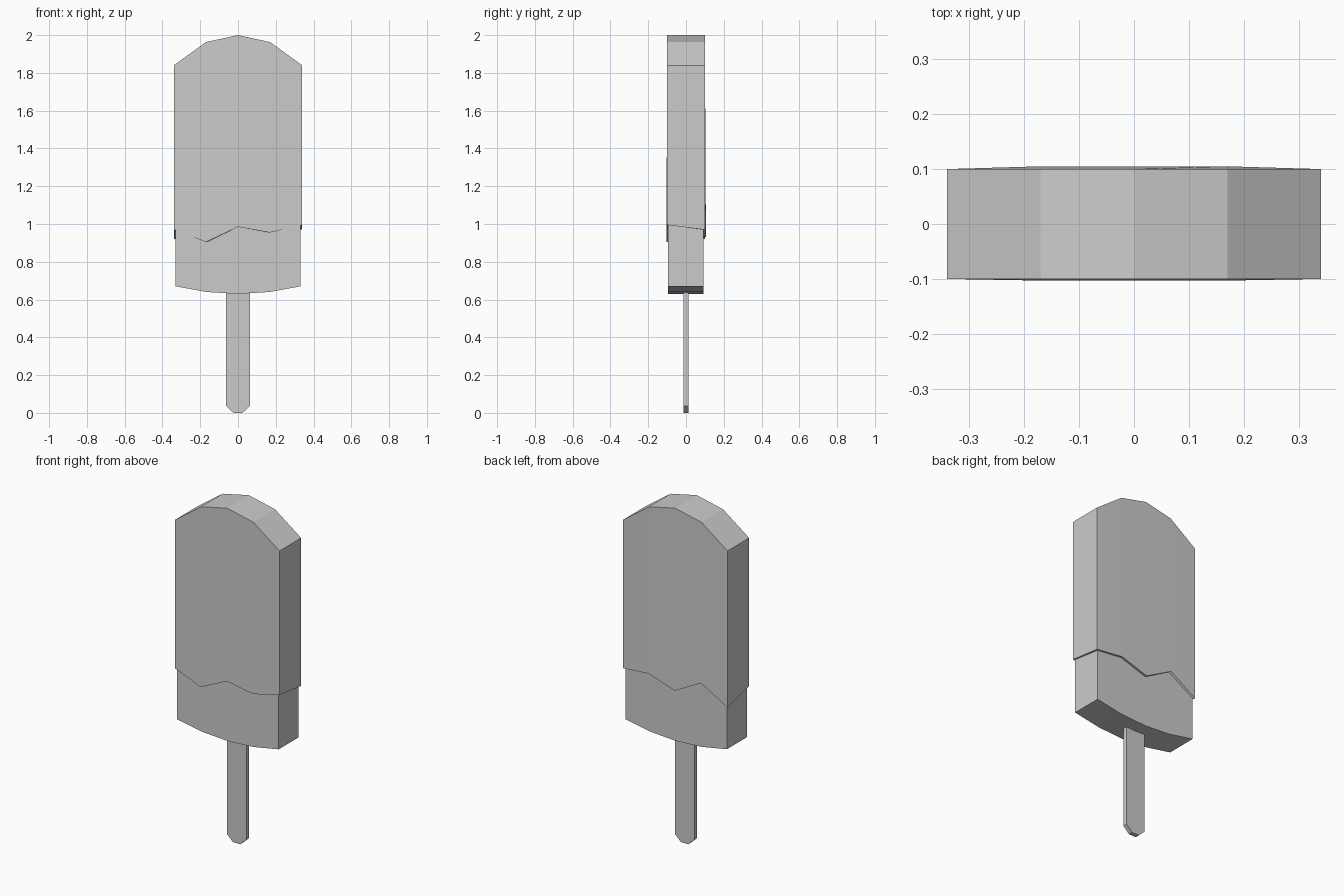
import bpy

if "Cube" in bpy.data.objects:
    bpy.data.objects.remove(bpy.data.objects["Cube"])

XS = [-1, -0.5, 0, 0.5, 1]


def ring(half_w, y_front, y_back, z_front, z_back):
    """Ten-point loop: front edge left to right, then back edge right to left."""
    front = [(half_w * x, y, z) for x, y, z in zip(XS, y_front, z_front)]
    back = [(half_w * x, y, z) for x, y, z in zip(XS, y_back, z_back)]
    return front + back[::-1]


def loft(name, rings, cap_bottom=False, cap_top=False):
    """Skin a stack of equal loops, optionally capping with front-to-back strips."""
    n = len(rings[0])
    verts = [p for r in rings for p in r]
    faces = []
    for k in range(len(rings) - 1):
        a, b = k * n, (k + 1) * n
        for i in range(n):
            j = (i + 1) % n
            faces.append((a + i, a + j, b + j, b + i))
    top = (len(rings) - 1) * n
    for i in range(n // 2 - 1):
        strip = (i, i + 1, n - 2 - i, n - 1 - i)
        if cap_bottom:
            faces.append(strip[::-1])
        if cap_top:
            faces.append(tuple(top + s for s in strip))
    mesh = bpy.data.meshes.new(name)
    mesh.from_pydata(verts, [], faces)
    obj = bpy.data.objects.new(name, mesh)
    bpy.context.collection.objects.link(obj)
    return obj


# Wavy lower edge of the coating, front and back
wave_front = [0.97, 0.905, 0.985, 0.955, 0.995]
wave_back = [0.92, 1.02, 0.93, 0.985, 0.97]
base_z = [0.67, 0.64, 0.63, 0.64, 0.67]
top_z = [1.84, 1.963, 2.0, 1.963, 1.84]

# Exposed ice cream with curved underside
in_f, in_b = [-0.094] * 5, [0.092] * 5
body_low = ring(0.33, in_f, in_b, base_z, base_z)
body_high = ring(0.33, in_f, in_b, wave_front, wave_back)
loft("ice_cream_body", [body_low, body_high], cap_bottom=True)

# Coating: ledge, slightly bulging walls and arched top
bulge_f = [-0.10, -0.103, -0.103, -0.103, -0.10]
bulge_b = [0.10, 0.105, 0.105, 0.105, 0.10]
coat_low = ring(0.34, bulge_f, bulge_b, wave_front, wave_back)
coat_top = ring(0.34, [-0.10] * 5, [0.10] * 5, top_z, top_z)
loft("coating", [body_high, coat_low, coat_top], cap_top=True)

# Flat stick with a rounded lower end
stick_x = [-0.063, -0.063, -0.024, 0.024, 0.063, 0.063]
stick_z = [0.64, 0.037, 0.003, 0.0, 0.037, 0.64]
stick_z[2] = 0.0
m = len(stick_x)
verts = [(x, y, z) for y in (-0.013, 0.013) for x, z in zip(stick_x, stick_z)]
faces = [tuple(range(m)), tuple(range(2 * m - 1, m - 1, -1))]
faces += [(i + 1, i, m + i, m + i + 1) for i in range(m - 1)]
faces.append((0, m - 1, 2 * m - 1, m))
mesh = bpy.data.meshes.new("stick")
mesh.from_pydata(verts, [], faces)
bpy.context.collection.objects.link(bpy.data.objects.new("stick", mesh))
